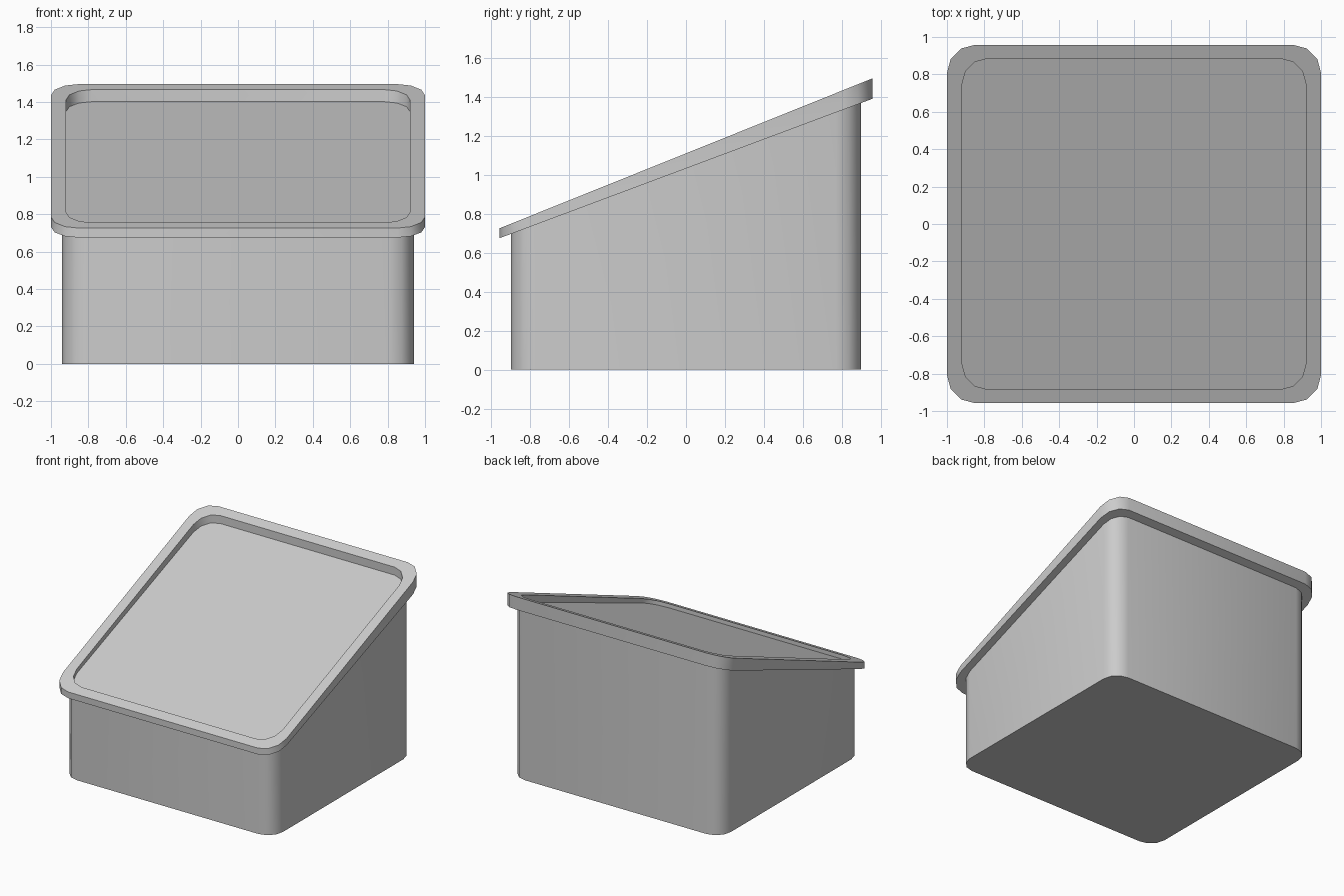
import bpy, bmesh, math

if "Cube" in bpy.data.objects:
    bpy.data.objects.remove(bpy.data.objects["Cube"])

SEG = 3  # corner segments


def outline(hx, hy, r):
    """Rounded rectangle, counter-clockwise."""
    pts = []
    for sx, sy, a0 in ((1, 1, 0), (-1, 1, 90), (-1, -1, 180), (1, -1, 270)):
        for i in range(SEG + 1):
            a = math.radians(a0 + 90 * i / SEG)
            pts.append((sx * (hx - r) + r * math.cos(a), sy * (hy - r) + r * math.sin(a)))
    return pts


def slope(k):
    """Height of the sloping top plane, scaled by k towards the ground."""
    return lambda y: k * (1.111 + 0.402 * y)


def loft(name, rings, cap_start=False, cap_end=False):
    """Skin a stack of rounded-rectangle rings, each with its own height function."""
    bm = bmesh.new()
    loops = [[bm.verts.new((x, y, h(y))) for x, y in outline(*dims)] for dims, h in rings]
    for a, b in zip(loops, loops[1:]):
        n = len(a)
        for i in range(n):
            j = (i + 1) % n
            bm.faces.new((a[i], a[j], b[j], b[i]))
    if cap_start:
        bm.faces.new(loops[0][::-1])
    if cap_end:
        bm.faces.new(loops[-1])
    me = bpy.data.meshes.new(name)
    bm.to_mesh(me)
    bm.free()
    ob = bpy.data.objects.new(name, me)
    bpy.context.collection.objects.link(ob)
    bpy.ops.object.select_all(action='DESELECT')
    ob.select_set(True)
    bpy.context.view_layer.objects.active = ob
    bpy.ops.object.shade_smooth_by_angle(angle=math.radians(35))
    return ob


BODY = (0.94, 0.90, 0.13)
RIM = (1.0, 0.958, 0.15)
INNER = (0.92, 0.885, 0.14)

# wedge-shaped body with a closed base
loft("wedge_body", [(BODY, lambda y: 0.0), (BODY, slope(0.93))], cap_start=True)

# overhanging rim: underside, outer wall, top lip, recess wall and sunken panel
loft("rim_and_recessed_panel",
     [(BODY, slope(0.93)), (RIM, slope(0.93)), (RIM, slope(1.0)),
      (INNER, slope(1.0)), (INNER, slope(0.956))], cap_end=True)
